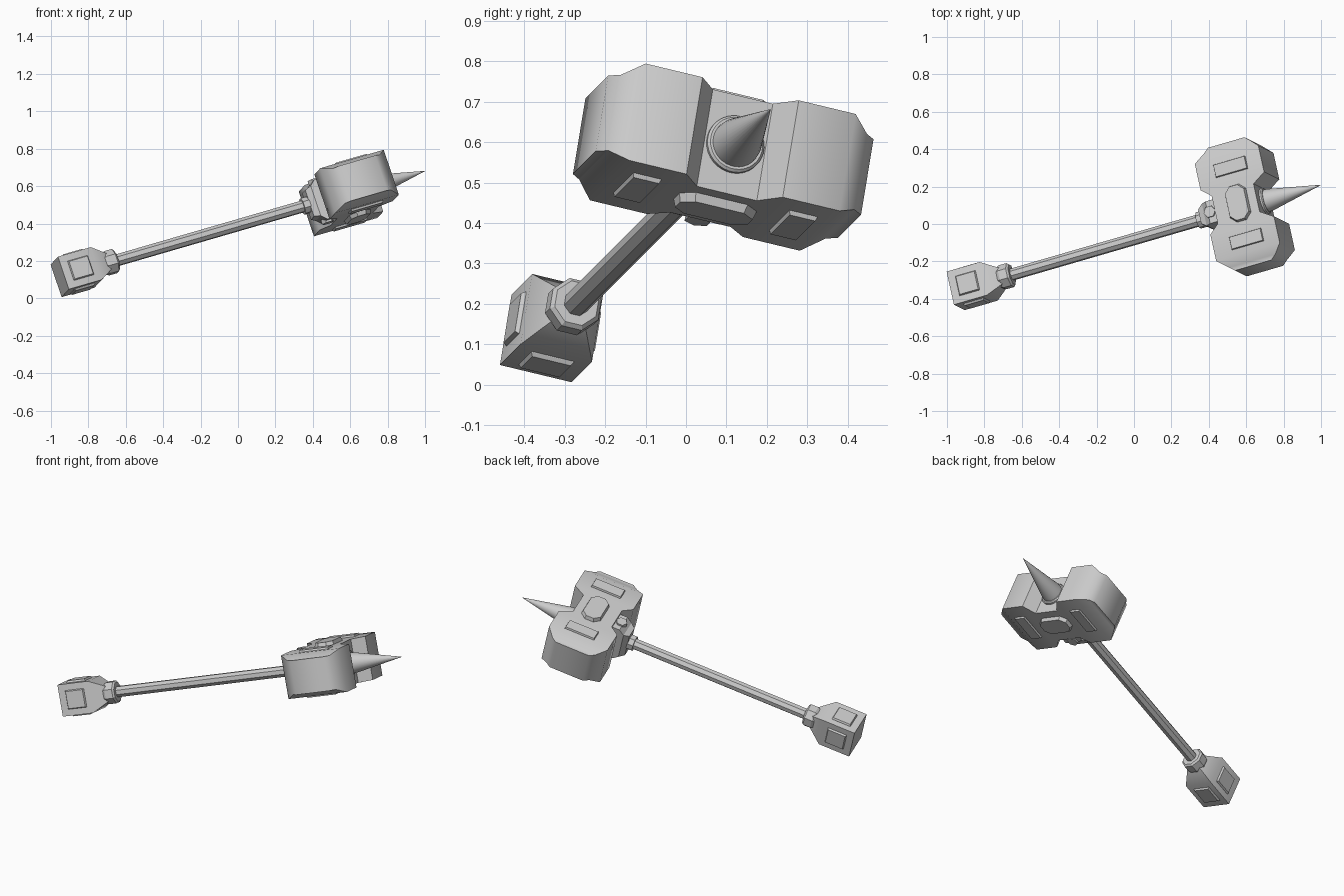
import bpy, bmesh
from math import pi, cos, sin, radians
from mathutils import Vector, Matrix

if "Cube" in bpy.data.objects:
    bpy.data.objects.remove(bpy.data.objects["Cube"])

# Tilted frame: local x runs along the handle, y along the head, z up through the head
U = Vector((1, 0.29, 0.29)).normalized()
V = Vector((-0.22, 1, -0.24))
V = (V - U * V.dot(U)).normalized()
W = U.cross(V)
FRAME = Matrix.Translation((0.0, -0.081, 0.391)) @ Matrix((U, V, W)).transposed().to_4x4()


def loft(name, rings, smooth=0):
    """Skin a list of equal-length point rings and cap both ends."""
    bm = bmesh.new()
    vs = [[bm.verts.new(p) for p in r] for r in rings]
    n = len(rings[0])
    for a, b in zip(vs, vs[1:]):
        for i in range(n):
            j = (i + 1) % n
            bm.faces.new((a[i], a[j], b[j], b[i]))
    bm.faces.new(vs[0])
    bm.faces.new(vs[-1])
    bmesh.ops.recalc_face_normals(bm, faces=bm.faces)
    me = bpy.data.meshes.new(name)
    bm.to_mesh(me)
    bm.free()
    ob = bpy.data.objects.new(name, me)
    bpy.context.collection.objects.link(ob)
    ob.matrix_world = FRAME
    if smooth:
        bpy.ops.object.select_all(action='DESELECT')
        ob.select_set(True)
        bpy.context.view_layer.objects.active = ob
        bpy.ops.object.shade_smooth_by_angle(angle=radians(smooth))
    return ob


def turned(name, profile, sides, smooth=0):
    """Round or faceted part along the handle axis; profile is (x, radius)."""
    ang = [2 * pi * (i + 0.5) / sides for i in range(sides)]
    return loft(name, [[(x, r * cos(a), r * sin(a)) for a in ang] for x, r in profile], smooth)


def chamfered(cx, cy, hx, hy, c):
    """Rectangle outline with cut corners."""
    return [(cx + sx * (hx - dx), cy + sy * (hy - dy)) for sx, sy, dx, dy in (
        (1, 1, 0, c), (1, 1, c, 0), (-1, 1, c, 0), (-1, 1, 0, c),
        (-1, -1, 0, c), (-1, -1, c, 0), (1, -1, c, 0), (1, -1, 0, c))]


def box_outline(cx, cy, hx, hy):
    return [(cx + sx * hx, cy + sy * hy) for sx, sy in ((1, 1), (-1, 1), (-1, -1), (1, -1))]


def plate(name, outline, top, base, z0, z1, turn=0):
    """Raised panel: base outline narrowing to top, turned about the handle axis."""
    rot = Matrix.Rotation(turn, 3, 'X')
    return loft(name, [[rot @ Vector((x, y, z)) for x, y in o]
                       for o, z in ((outline, z0), (base, z0 + 0.01), (top, z1))])


# Head: rectangular sections along y, (y, x back, x front, half height), mirrored
half = [(0.345, 0.54, 0.75, 0.1), (0.32, 0.51, 0.778, 0.1),
        (0.273, 0.457, 0.824, 0.128), (0.125, 0.457, 0.824, 0.128),
        (0.078, 0.51, 0.752, 0.128)]
sections = half + [(-y, a, b, h) for y, a, b, h in reversed(half)]
loft("hammer_head", [[(a, y, h), (b, y, h), (b, y, -h), (a, y, -h)]
                     for y, a, b, h in sections], 50)

# Raised panels on the top and bottom of the head
for side, turn in (("top", 0), ("bottom", pi)):
    o = chamfered(0.645, 0, 0.06, 0.1, 0.033)
    t = chamfered(0.645, 0, 0.054, 0.094, 0.031)
    plate("head_boss_" + side, o, t, o, 0.12, 0.15, turn)
    for k in (-1, 1):
        o = box_outline(0.648, 0.203 * k, 0.092, 0.036)
        t = box_outline(0.648, 0.203 * k, 0.089, 0.033)
        plate("head_panel_" + side, o, t, o, 0.12, 0.139, turn)
    # Hexagonal stud on the socket
    hexa = [(0.478 + 0.033 * cos(i * pi / 3), 0.033 * sin(i * pi / 3)) for i in range(6)]
    plate("socket_stud_" + side, hexa, hexa, hexa, 0.10, 0.124, turn)

# Socket joining head and handle
loft("handle_socket", [[(x, y, h), (x, -y, h), (x, -y, -h), (x, y, -h)]
                       for x, y, h in ((0.405, 0.04, 0.075), (0.435, 0.062, 0.085),
                                       (0.465, 0.062, 0.113), (0.56, 0.062, 0.113))])
turned("socket_ring", [(0.372, 0.046), (0.42, 0.046)], 8)

# Spike with base ring
turned("spike_ring", [(0.74, 0.073), (0.762, 0.073), (0.768, 0.067), (0.768, 0.06)], 32, 40)
turned("spike", [(0.745, 0.062), (0.79, 0.059), (1.08, 0.0008)], 32, 40)

# Handle and pommel
turned("handle", [(-0.78, 0.033), (0.42, 0.033)], 8)
turned("pommel_ring", [(-0.775, 0.06), (-0.76, 0.068), (-0.715, 0.068), (-0.705, 0.058)], 8)
loft("pommel", [[(x, h, h), (x, -h, h), (x, -h, -h), (x, h, -h)]
                for x, h in ((-1.03, 0.093), (-0.84, 0.093), (-0.755, 0.045))], 50)
for i in range(4):
    o = box_outline(-0.93, 0, 0.058, 0.055)
    t = box_outline(-0.93, 0, 0.053, 0.05)
    plate("pommel_panel", o, t, o, 0.085, 0.104, i * pi / 2)
